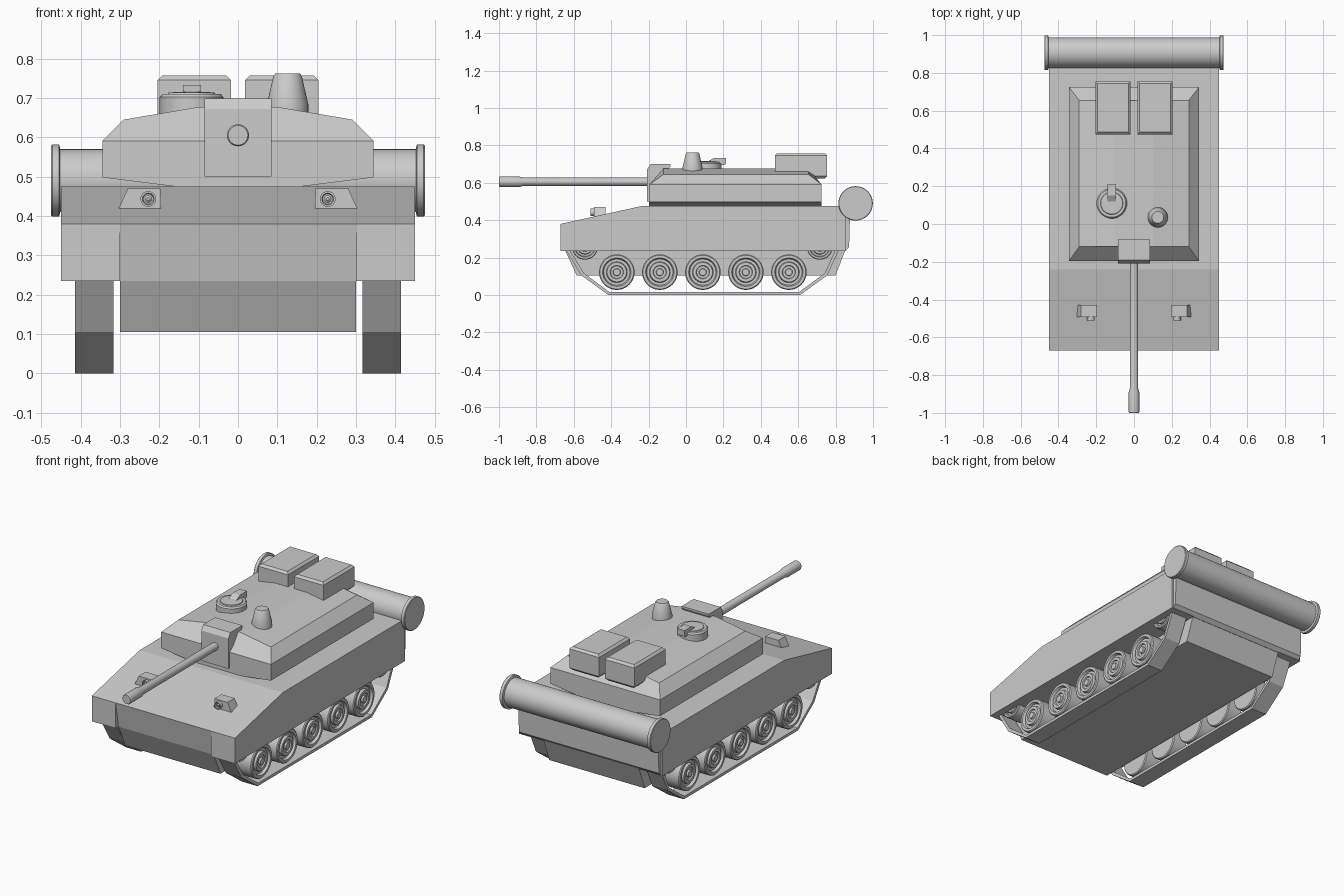
import bpy, bmesh, math
from mathutils import Matrix, Vector

if "Cube" in bpy.data.objects:
    bpy.data.objects.remove(bpy.data.objects["Cube"])


def finish(name, bm, smooth=False):
    bmesh.ops.recalc_face_normals(bm, faces=bm.faces)
    me = bpy.data.meshes.new(name)
    bm.to_mesh(me)
    bm.free()
    ob = bpy.data.objects.new(name, me)
    bpy.context.collection.objects.link(ob)
    if smooth:
        bpy.ops.object.select_all(action='DESELECT')
        bpy.context.view_layer.objects.active = ob
        ob.select_set(True)
        bpy.ops.object.shade_smooth_by_angle(angle=math.radians(30))
    return ob


def loft(name, rings, caps=True, closed=False):
    """Skin a list of equal-length closed rings of points."""
    bm = bmesh.new()
    vs = [[bm.verts.new(p) for p in r] for r in rings]
    n = len(rings[0])
    pairs = list(zip(vs, vs[1:])) + ([(vs[-1], vs[0])] if closed else [])
    for a, b in pairs:
        for i in range(n):
            j = (i + 1) % n
            bm.faces.new((a[i], a[j], b[j], b[i]))
    if caps:
        bm.faces.new(vs[0])
        bm.faces.new(vs[-1])
    return finish(name, bm)


def prism(name, yz, x0, x1):
    return loft(name, [[(x, y, z) for y, z in yz] for x in (x0, x1)])


def lathe(name, profile, loc, axis='Z', seg=32):
    """Revolve (radius, height) pairs around an axis through loc."""
    bm = bmesh.new()
    rot = Vector((0, 0, 1)).rotation_difference(
        {'X': Vector((1, 0, 0)), '-X': Vector((-1, 0, 0)),
         '-Y': Vector((0, -1, 0)), 'Z': Vector((0, 0, 1))}[axis]).to_matrix()
    rings = [[bm.verts.new(rot @ Vector((r * math.cos(2 * math.pi * i / seg),
                                         r * math.sin(2 * math.pi * i / seg), h)) + Vector(loc))
              for i in range(seg)] for r, h in profile]
    for a, b in zip(rings, rings[1:]):
        for i in range(seg):
            j = (i + 1) % seg
            bm.faces.new((a[i], a[j], b[j], b[i]))
    bm.faces.new(rings[0])
    bm.faces.new(rings[-1])
    return finish(name, bm, True)


def box(name, lo, hi):
    return prism(name, [(lo[1], lo[2]), (hi[1], lo[2]), (hi[1], hi[2]), (lo[1], hi[2])], lo[0], hi[0])


# Hull: central tub with sloped nose, side sponsons, rear plate
prism("hull_tub", [(-0.67, 0.38), (-0.645, 0.235), (-0.585, 0.105), (0.80, 0.105),
                   (0.85, 0.235), (0.85, 0.475), (-0.24, 0.475)], -0.30, 0.30)
prism("rear_plate", [(0.84, 0.235), (0.852, 0.235), (0.872, 0.255), (0.878, 0.475), (0.84, 0.475)],
      -0.44, 0.44)

# Wheel and track shapes; local height 0 is the inner side
road_wheel = [(0.09, 0), (0.095, 0.005), (0.095, 0.088), (0.09, 0.093), (0.076, 0.093),
              (0.07, 0.078), (0.056, 0.078), (0.052, 0.092), (0.036, 0.092), (0.033, 0.085),
              (0.02, 0.085), (0.018, 0.095), (0.004, 0.095)]
track_out = [(-0.645, 0.245), (-0.56, 0.105), (-0.415, 0.0), (0.61, 0.0),
             (0.755, 0.105), (0.82, 0.245), (0.74, 0.33), (-0.57, 0.33)]
track_in = [(-0.625, 0.245), (-0.546, 0.117), (-0.41, 0.016), (0.605, 0.016),
            (0.742, 0.117), (0.80, 0.245), (0.733, 0.315), (-0.563, 0.315)]

for s, side in ((1, "right"), (-1, "left")):
    prism(side + "_sponson", [(-0.67, 0.235), (-0.67, 0.38), (-0.24, 0.475), (0.855, 0.475),
                              (0.855, 0.235)], s * 0.30, s * 0.45)
    loft(side + "_track", [[(s * x, y, z) for x, (y, z) in
                            ((0.317, o), (0.414, o), (0.414, i), (0.317, i))]
                           for o, i in zip(track_out, track_in)], caps=False, closed=True)
    ax = 'X' if s > 0 else '-X'
    for k in range(5):
        lathe(f"{side}_road_wheel_{k + 1}", road_wheel, (s * 0.317, -0.37 + 0.23 * k, 0.122), ax)
    for y, nm in ((-0.54, "front"), (0.715, "rear")):
        lathe(f"{side}_{nm}_end_wheel", [(r * 0.73, h) for r, h in road_wheel],
              (s * 0.317, y, 0.258), ax)

    # Headlight housing with sloped outer side, and lamp
    xz = [(0.195, 0.40), (0.312, 0.40), (0.28, 0.47), (0.197, 0.47)]
    loft(side + "_headlight_housing", [[(s * x, y, z) for x, z in xz] for y in (-0.493, -0.43)])
    lathe(side + "_headlight_lamp", [(0.02, 0), (0.02, 0.02), (0.015, 0.02), (0.013, 0.012),
                                     (0.009, 0.012), (0.004, 0.016)],
          (s * 0.228, -0.49, 0.443), '-Y', 20)

    # Stowage bin on the turret rear, chamfered rim
    def rect(z, d):
        return [(s * (0.018 + d), 0.475 + d, z), (s * (0.205 - d), 0.475 + d, z),
                (s * (0.205 - d), 0.755 - d, z), (s * (0.018 + d), 0.755 - d, z)]
    loft(side + "_stowage_bin", [rect(0.622, 0.015), rect(0.637, 0), rect(0.745, 0), rect(0.757, 0.012)])

# Turret: cross-section swept front to back with chamfered ends
low = [(-0.145, 0.473), (0.145, 0.473), (0.345, 0.498)]


def section(y, w, zs, crown):
    return [(x, y, z) for x, z in low] + [(0.345, y, 0.59), (-0.345, y, 0.59), (-0.345, y, 0.498)]


loft("turret_body", [section(y, 0, 0, 0) for y in (-0.197, 0.725)])


def roof_ring(y, w, z_edge, z_mid):
    return [(-w, y, z_edge), (-0.10, y, z_mid), (0.10, y, z_mid), (w, y, z_edge),
            (w, y, 0.59) if w < 0.3 else (w, y, z_edge)]


bm = bmesh.new()
base = [bm.verts.new(p) for p in ((-0.345, -0.197, 0.59), (0.345, -0.197, 0.59),
                                  (0.345, 0.725, 0.59), (-0.345, 0.725, 0.59))]
crown = [[bm.verts.new((x, y, z)) for x, z in ((-0.29, 0.645), (-0.10, 0.677), (0.10, 0.677), (0.29, 0.645))]
         for y in (-0.12, 0.655)]
bm.faces.new((base[0], base[1], *reversed(crown[0])))
bm.faces.new((base[3], base[2], *reversed(crown[1])))
bm.faces.new((base[0], crown[0][0], crown[1][0], base[3]))
bm.faces.new((base[1], crown[0][3], crown[1][3], base[2]))
for i in range(3):
    bm.faces.new((crown[0][i], crown[0][i + 1], crown[1][i + 1], crown[1][i]))
bm.faces.new(base)
finish("turret_roof", bm)

# Gun mantlet and barrel
prism("gun_mantlet", [(-0.208, 0.50), (-0.208, 0.672), (-0.19, 0.699), (-0.083, 0.699),
                      (-0.083, 0.69), (-0.10, 0.66), (-0.10, 0.50)], -0.085, 0.085)
lathe("gun_barrel", [(0.022, 0), (0.022, 0.67), (0.028, 0.69), (0.028, 0.795), (0.025, 0.80)],
      (0, -0.20, 0.605), '-Y')

# Commander hatch with bent arm
lathe("hatch_ring", [(0.081, 0), (0.081, 0.05), (0.074, 0.058), (0.06, 0.058), (0.058, 0.062),
                     (0.01, 0.064)], (-0.118, 0.11, 0.652))
prism("hatch_arm", [(0.12, 0.70), (0.12, 0.716), (0.15, 0.733), (0.213, 0.733), (0.213, 0.70),
                    (0.205, 0.695)], -0.14, -0.094)

# Periscope
lathe("periscope", [(0.053, 0), (0.053, 0.025), (0.036, 0.098), (0.031, 0.104), (0.01, 0.104)],
      (0.126, 0.035, 0.658))

# Fuel drum across the back, with end flanges
lathe("rear_drum", [(0.089, -0.475), (0.092, -0.472), (0.092, -0.455), (0.08, -0.452),
                    (0.08, 0.452), (0.092, 0.455), (0.092, 0.472), (0.089, 0.475)],
      (0, 0.907, 0.49), 'X', 40)
